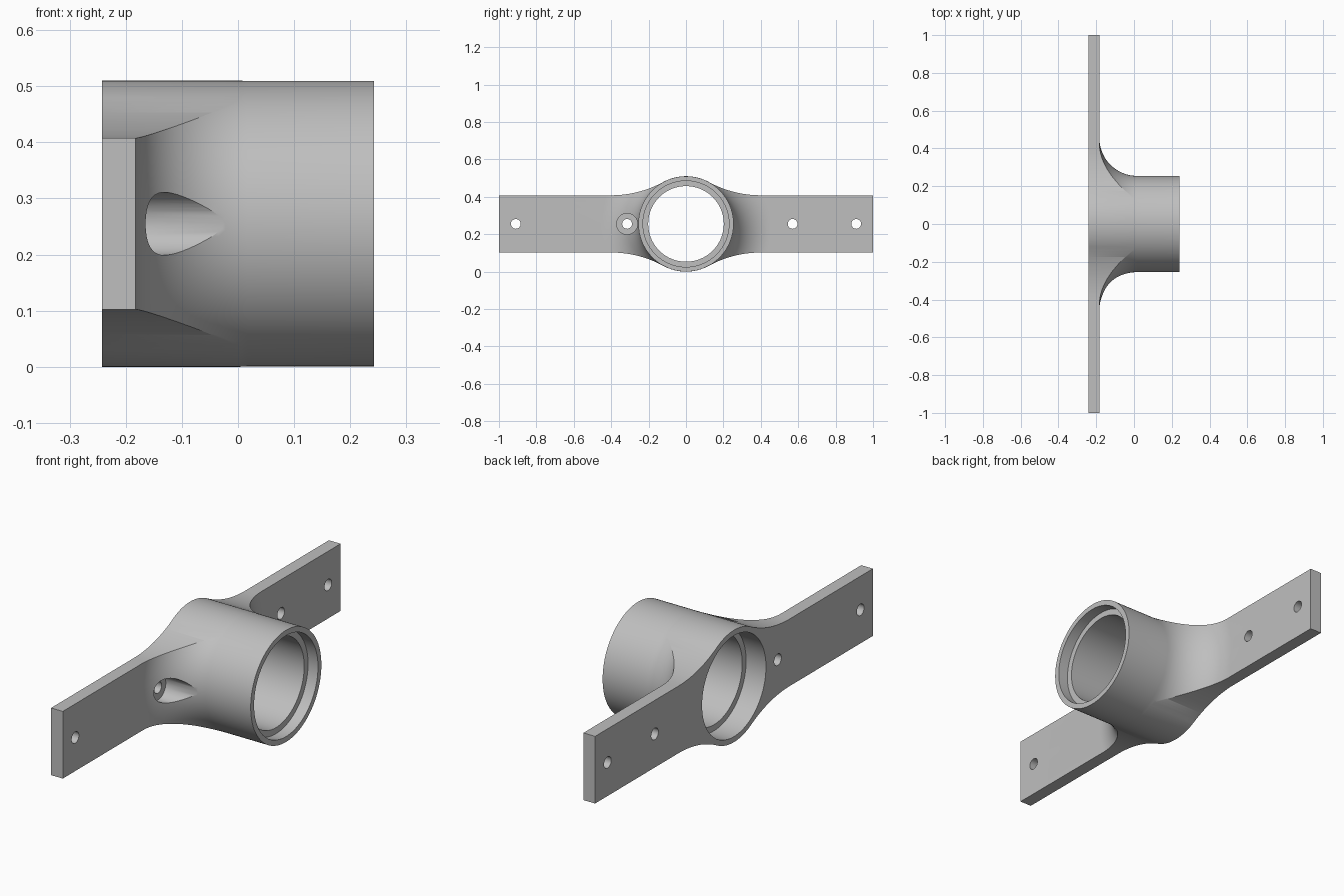
import bpy, bmesh
from math import sin, cos, pi, sqrt, atan2, radians

if "Cube" in bpy.data.objects:
    bpy.data.objects.remove(bpy.data.objects["Cube"])

CZ = 0.255           # height of the tube axis
R_TUBE = 0.255
HALF = 0.153         # half height of the arms
BACK, FACE, FRONT = -0.242, -0.183, 0.242
SEGS = 144

grey = bpy.data.materials.new("light_grey")
grey.use_nodes = True
grey.diffuse_color = (0.52, 0.52, 0.52, 1)
grey.node_tree.nodes["Principled BSDF"].inputs["Base Color"].default_value = (0.52, 0.52, 0.52, 1)


def make_object(name, bm):
    bmesh.ops.recalc_face_normals(bm, faces=bm.faces[:])
    mesh = bpy.data.meshes.new(name)
    bm.to_mesh(mesh)
    bm.free()
    mesh.materials.append(grey)
    obj = bpy.data.objects.new(name, mesh)
    bpy.context.collection.objects.link(obj)
    return obj


def lathe(name, profile, y=0.0, segs=SEGS):
    """Spin a closed (x, radius) profile around an axis parallel to x."""
    bm = bmesh.new()
    rings = [[bm.verts.new((x, y + r * cos(2 * pi * i / segs), CZ + r * sin(2 * pi * i / segs)))
              for i in range(segs)] for x, r in profile]
    for a, b in zip(rings, rings[1:] + rings[:1]):
        for i in range(segs):
            j = (i + 1) % segs
            bm.faces.new((a[i], a[j], b[j], b[i]))
    return make_object(name, bm)


def rod(name, y, r, x0, x1, segs=48):
    """Solid cylinder along x."""
    bm = bmesh.new()
    ends = [[bm.verts.new((x, y + r * cos(2 * pi * i / segs), CZ + r * sin(2 * pi * i / segs)))
             for i in range(segs)] for x in (x0, x1)]
    for ring in ends:
        bm.faces.new(ring)
    for i in range(segs):
        j = (i + 1) % segs
        bm.faces.new((ends[0][i], ends[0][j], ends[1][j], ends[1][i]))
    return make_object(name, bm)


def boolean(target, tool, operation):
    mod = target.modifiers.new(operation, 'BOOLEAN')
    mod.operation, mod.solver, mod.object = operation, 'EXACT', tool
    bpy.context.view_layer.objects.active = target
    bpy.ops.object.modifier_apply(modifier=mod.name)
    bpy.data.objects.remove(tool)


# Side outline: straight arms swept by concave arcs into the tube circle
R_SWEEP = 0.58
cy = sqrt((R_SWEEP + R_TUBE) ** 2 - (R_SWEEP + HALF) ** 2)
tangent = atan2(R_SWEEP + HALF, cy)
quarter = [(1.0, HALF)]
for i in range(21):
    a = -pi / 2 + (tangent - pi / 2) * i / 20
    quarter.append((cy + R_SWEEP * cos(a), HALF + R_SWEEP + R_SWEEP * sin(a)))
for i in range(1, 25):
    a = tangent + (pi / 2 - tangent) * i / 24
    quarter.append((R_TUBE * cos(a), R_TUBE * sin(a)))
top = quarter + [(-y, z) for y, z in quarter[-2::-1]]
outline = top + [(y, -z) for y, z in reversed(top)]

bm = bmesh.new()
base = bm.faces.new([bm.verts.new((-0.4, y, CZ + z)) for y, z in outline])
ext = bmesh.ops.extrude_face_region(bm, geom=[base])
bmesh.ops.translate(bm, vec=(0.8, 0, 0),
                    verts=[v for v in ext["geom"] if isinstance(v, bmesh.types.BMVert)])
bracket = make_object("tube_bracket", bm)

# Turned body: flange, flared fillet, tube, and stepped bore with a retaining lip
R_FIL = 0.2
r_out = R_TUBE - 0.0005
profile = [(BACK, 0.23), (BACK, 1.2), (FACE, 1.2)]
for i in range(25):
    a = pi + pi / 2 * i / 24
    profile.append((FACE + R_FIL + R_FIL * cos(a), r_out + R_FIL + R_FIL * sin(a)))
profile += [(FRONT, r_out), (FRONT, 0.23), (FRONT - 0.05, 0.23), (FRONT - 0.05, 0.202),
            (BACK + 0.1, 0.202), (BACK + 0.1, 0.23)]
boolean(bracket, lathe("turned_body", profile), 'INTERSECT')

# Screw holes, and a clearance pocket cut into the flare
for y in (-0.91, -0.315, 0.57, 0.91):
    boolean(bracket, rod("screw_hole", y, 0.026, -0.3, -0.1), 'DIFFERENCE')
boolean(bracket, rod("screw_pocket", -0.315, 0.056, FACE + 0.0005, 0.3), 'DIFFERENCE')

bpy.ops.object.select_all(action='DESELECT')
bracket.select_set(True)
bpy.context.view_layer.objects.active = bracket
bpy.ops.object.shade_smooth_by_angle(angle=radians(25))
